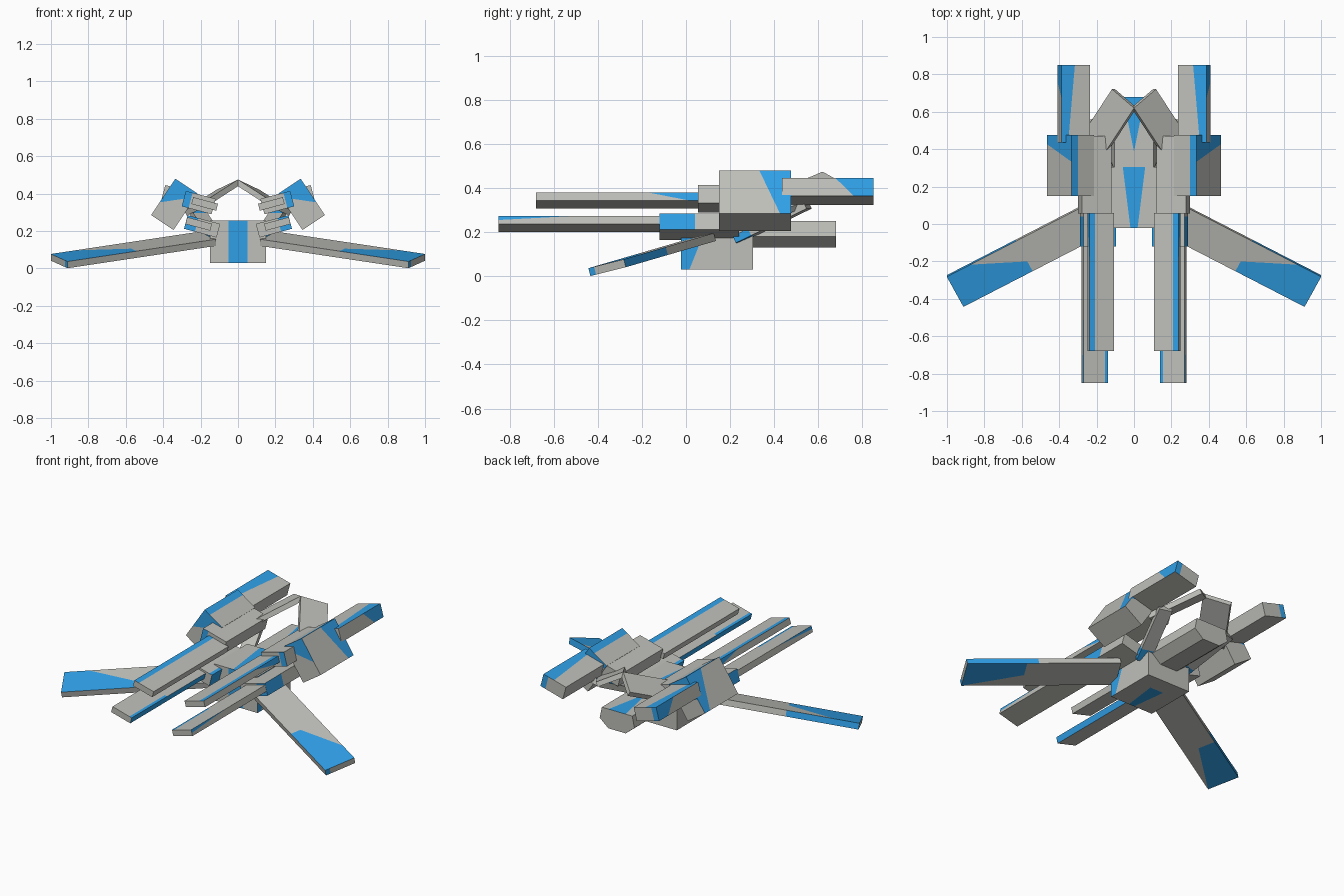
import bpy, bmesh, math
from mathutils import Matrix, Vector

if "Cube" in bpy.data.objects:
    bpy.data.objects.remove(bpy.data.objects["Cube"])


def material(name, rgb):
    m = bpy.data.materials.new(name)
    m.diffuse_color = (*rgb, 1)
    m.use_nodes = True
    m.node_tree.nodes["Principled BSDF"].inputs["Base Color"].default_value = m.diffuse_color
    return m


GREY = material("light_grey", (0.52, 0.52, 0.49))
BLUE = material("bright_blue", (0.03, 0.36, 0.82))


def finish(name, bm, M, cuts, rule, mirror):
    """Cut the faces along the paint lines, colour by rule, place and mirror."""
    for co, no in cuts:
        bmesh.ops.bisect_plane(bm, geom=bm.verts[:] + bm.edges[:] + bm.faces[:],
                               plane_co=co, plane_no=no)
    bmesh.ops.recalc_face_normals(bm, faces=bm.faces[:])
    bm.normal_update()
    for f in bm.faces:
        f.material_index = int(bool(rule and rule(f.calc_center_median(), f.normal)))
    bm.transform(M)
    me = bpy.data.meshes.new(name)
    bm.to_mesh(me)
    bm.free()
    me.materials.append(GREY)
    me.materials.append(BLUE)
    ob = bpy.data.objects.new(name, me)
    bpy.context.collection.objects.link(ob)
    if mirror:
        ob.modifiers.new("mirror", 'MIRROR')
    return ob


def block(name, M, lo, hi, cuts=(), rule=None, mirror=True):
    bm = bmesh.new()
    bmesh.ops.create_cube(bm, size=1)
    lo, hi = Vector(lo), Vector(hi)
    for v in bm.verts:
        v.co = Vector([lo[i] + (v.co[i] + 0.5) * (hi[i] - lo[i]) for i in range(3)])
    return finish(name, bm, M, cuts, rule, mirror)


def frame(origin, x, y):
    """Right-handed frame from an x axis and an approximate y axis."""
    x = Vector(x).normalized()
    z = x.cross(Vector(y)).normalized()
    y = z.cross(x)
    M = Matrix((x, y, z)).transposed().to_4x4()
    M.translation = origin
    return M


def tilted(name, x, z, w, h, y0, y1, deg, cuts=(), rule=None):
    """Mirrored bar along y, its outer edge raised by deg."""
    M = Matrix.Translation((x, 0, z)) @ Matrix.Rotation(math.radians(-deg), 4, 'Y')
    return block(name, M, (-w / 2, y0, -h / 2), (w / 2, y1, h / 2), cuts, rule)


X, Y, Z = Vector((1, 0, 0)), Vector((0, 1, 0)), Vector((0, 0, 1))
I = Matrix.Identity(4)

# central body with a stripe on top, front and underside
t = 0.04 / 0.32
block("central_body", I, (-0.15, -0.022, 0.03), (0.15, 0.305, 0.257),
      [((0.06, 0.305, 0), (1, -t, 0)), ((-0.06, 0.305, 0), (-1, -t, 0)),
       ((0.05, 0, 0), X), ((-0.05, 0, 0), X),
       ((0, 0.015, 0.03), (0, 1, -0.4)), ((0, 0.2, 0), Y)],
      lambda c, n: (n.z > 0.9 and abs(c.x) < 0.06 - t * (0.305 - c.y))
      or (n.y < -0.9 and abs(c.x) < 0.05)
      or (n.z < -0.9 and c.y < 0.2 and abs(c.x) < 0.06 - t * (0.305 - c.y))
      or (abs(n.x) > 0.9 and c.y < 0.015 + 0.4 * (c.z - 0.03)),
      mirror=False)

# rear body, bevelled below, with a wedge of colour on top
bm = bmesh.new()
half = [(0.06, 0.13), (0.12, 0.18), (0.105, 0.25)]
prof = half + [(-x, z) for x, z in reversed(half)]
face = bm.faces.new([bm.verts.new((x, 0.29, z)) for x, z in prof])
ext = bmesh.ops.extrude_face_region(bm, geom=[face])
bmesh.ops.translate(bm, verts=[v for v in ext["geom"] if isinstance(v, bmesh.types.BMVert)],
                    vec=(0, 0.39, 0))
if len(bm.faces) < 8:
    bm.faces.new([v for v in bm.verts if v.co.y < 0.3])
finish("rear_body", bm, I, [((0, 0.385, 0), (1, -0.2, 0)), ((0, 0.385, 0), (-1, -0.2, 0))],
       lambda c, n: abs(c.x) < 0.2 * (c.y - 0.385) and n.z > 0.5, False)

# swept wings with painted tips
wing = frame((0.912, -0.443, 0.037), (1, -0.515, -0.15), (0.09, 0.16, 0.04))
s = 0.456
block("wing", wing, (-0.90, 0, -0.037), (0, 0.188, 0),
      [((-0.16, 0.18, 0), (-s, 1, 0)), ((-0.42, 0, 0), X), ((0, 0.03, 0), Y),
       ((-0.35, 0, 0), X), ((0, 0, 0), (0.25, 1, 0))],
      lambda c, n: (n.z > 0.9 and c.x > -0.42 and c.y < 0.18 + (c.x + 0.16) * s)
      or (n.z < -0.9 and c.x > -0.35 and c.y > -0.25 * c.x)
      or (n.y > 0.9 and c.x > -0.42) or (n.x > 0.9 and c.y < 0.03))

# lower and upper long barrels
tilted("lower_barrel", 0.21, 0.238, 0.137, 0.038, -0.85, 0.11, 15,
       [((0, -0.85, 0), (0, -1, 18)), ((-0.052, 0, 0), X), ((0, -0.5, 0), Y)],
       lambda c, n: n.x < -0.9 or (n.x > 0.9 and c.z > (c.y + 0.85) / 18)
       or (n.z > 0.9 and c.x < -0.052 and c.y < -0.5))
tilted("upper_barrel", 0.178, 0.345, 0.137, 0.038, -0.68, 0.06, 15,
       [((0.037, 0, 0), X), ((0, -0.08, 0), (0, 1, 5))],
       lambda c, n: (n.z > 0.9 and c.x > 0.037)
       or (n.x > 0.9 and c.y > -0.08 - 5 * c.z))

# barrel housings
tilted("lower_housing", 0.192, 0.225, 0.18, 0.075, -0.12, 0.24, 15,
       [((0.03, 0, 0), X), ((-0.07, 0, 0), X), ((0, 0.04, 0), Y)],
       lambda c, n: n.x < -0.9 or (n.x > 0.9 and c.y < 0.04)
       or (n.y < -0.9 and c.x > 0.03) or (n.z > 0.9 and c.x < -0.07))
tilted("upper_housing", 0.21, 0.352, 0.165, 0.085, 0.055, 0.47, 15,
       [((0.045, 0, 0), X)],
       lambda c, n: n.y < -0.9 and c.x > 0.045)

# big shoulder pods
tilted("shoulder_pod", 0.34, 0.3425, 0.144, 0.234, 0.15, 0.477, 33.7,
       [((0, 0.38, 0), (0, 1, 0.4)), ((0, 0, 0.03), (0.9, 0, 1)), ((0.03, 0, 0), X)],
       lambda c, n: (n.x > 0.9 and c.y > 0.38 - 0.4 * c.z)
       or (abs(n.y) > 0.9 and c.z > 0.03 - 0.9 * c.x)
       or (n.z > 0.9 and c.x > 0.03))

# rear thruster bars
tilted("rear_thruster", 0.322, 0.385, 0.16, 0.083, 0.435, 0.85, 15,
       [((0.005, 0.85, 0), (1, 0.09, 0)), ((0.045, 0, 0), X), ((0, 0.72, 0), (0, 1, 1.0))],
       lambda c, n: (n.z > 0.9 and c.x > 0.005 - 0.09 * (c.y - 0.85))
       or (n.x > 0.9 and c.y > 0.72 - 1.0 * c.z)
       or (n.y > 0.9 and c.x > 0.045))

# slanted plates that meet over the rear body
plate = frame((0, 0.62, 0.475), (0.17, -0.26, -0.11), (0.10, 0.12, -0.045))
block("roof_plate", plate, (0, 0, -0.03), (0.33, 0.165, 0))

# rising arms that carry the plates
arm = frame((0.13, 0.23, 0.17), (0.10, 0.32, 0.155), (-1, 0.3, 0))
block("support_arm", arm, (0, -0.04, -0.02), (0.37, 0.04, 0.015),
      [((0.08, 0, 0), X), ((0.27, 0, 0), X)],
      lambda c, n: c.x < 0.08 or (c.x > 0.27 and n.z > 0.5))
